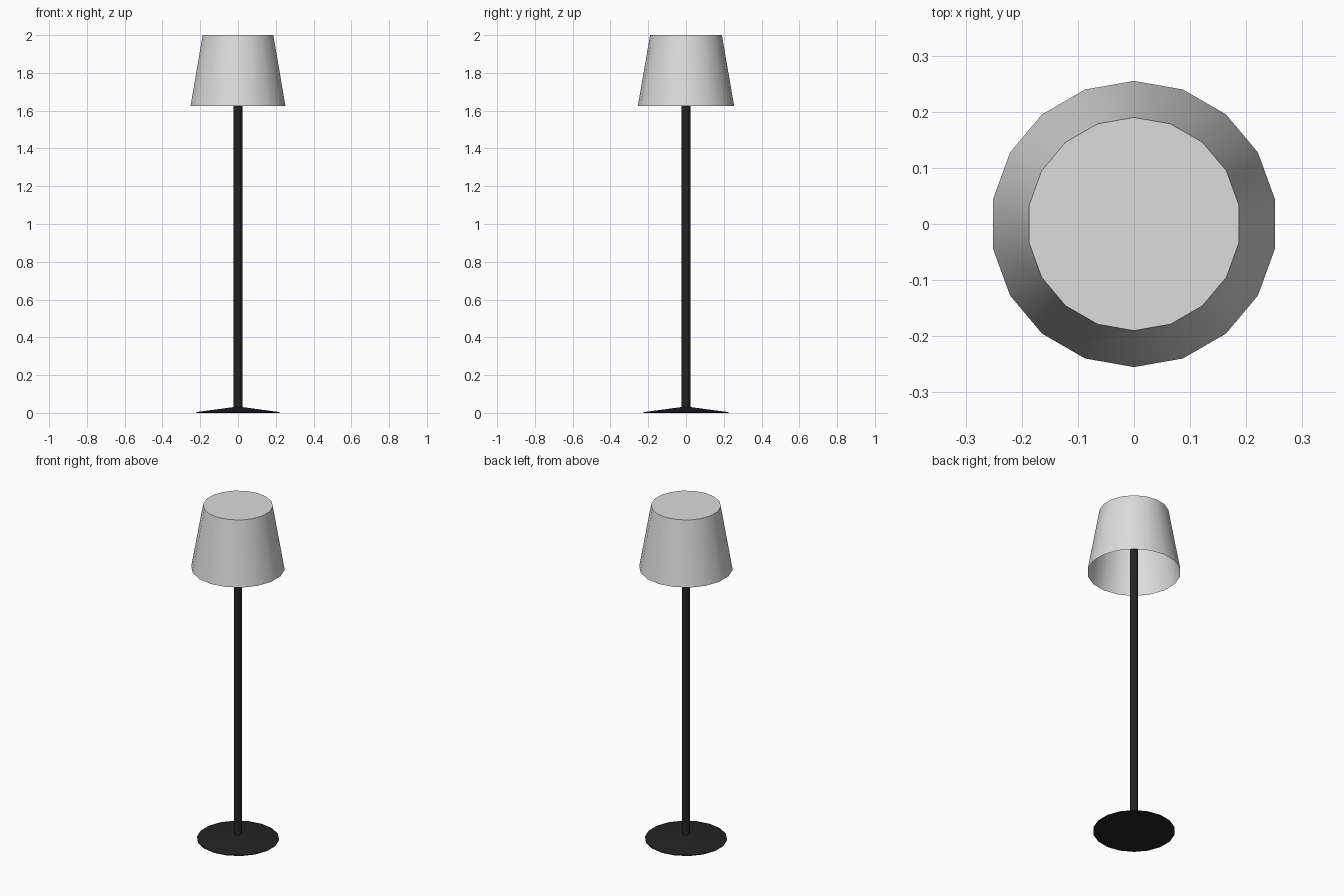
import bpy, bmesh, math

if "Cube" in bpy.data.objects:
    bpy.data.objects.remove(bpy.data.objects["Cube"])

SIDES = 18


def material(name, rgb):
    m = bpy.data.materials.new(name)
    m.diffuse_color = (*rgb, 1.0)
    m.use_nodes = True
    m.node_tree.nodes["Principled BSDF"].inputs["Base Color"].default_value = m.diffuse_color
    return m


def lathe(name, profile, mat, cap_bottom=True, cap_top=True):
    """Stack of (radius, z) rings joined by quads; first vertex points to +y."""
    bm = bmesh.new()
    rings = []
    for r, z in profile:
        rings.append([bm.verts.new((r * math.cos(a), r * math.sin(a), z))
                      for a in (math.pi / 2 + 2 * math.pi * i / SIDES for i in range(SIDES))])
    for low, high in zip(rings, rings[1:]):
        for i in range(SIDES):
            j = (i + 1) % SIDES
            bm.faces.new((low[i], low[j], high[j], high[i]))
    if cap_bottom:
        bm.faces.new(rings[0][::-1])
    if cap_top:
        bm.faces.new(rings[-1])
    mesh = bpy.data.meshes.new(name)
    bm.to_mesh(mesh)
    bm.free()
    mesh.materials.append(mat)
    obj = bpy.data.objects.new(name, mesh)
    bpy.context.collection.objects.link(obj)
    # smooth sides, sharp rims
    bpy.ops.object.select_all(action='DESELECT')
    obj.select_set(True)
    bpy.context.view_layer.objects.active = obj
    bpy.ops.object.shade_smooth_by_angle(angle=math.radians(30))
    return obj


black = material("black metal", (0.017, 0.017, 0.017))
fabric = material("pale grey fabric", (0.72, 0.72, 0.72))

# shallow conical foot
lathe("base", [(0.224, 0.0), (0.224, 0.004), (0.022, 0.031)], black)
# straight pole running up into the shade
lathe("pole", [(0.023, 0.02), (0.023, 1.99)], black)
# thin tapered shade, closed on top and open below
lathe("lamp_shade", [(0.255, 1.625), (0.19, 2.0)], fabric, cap_bottom=False)
